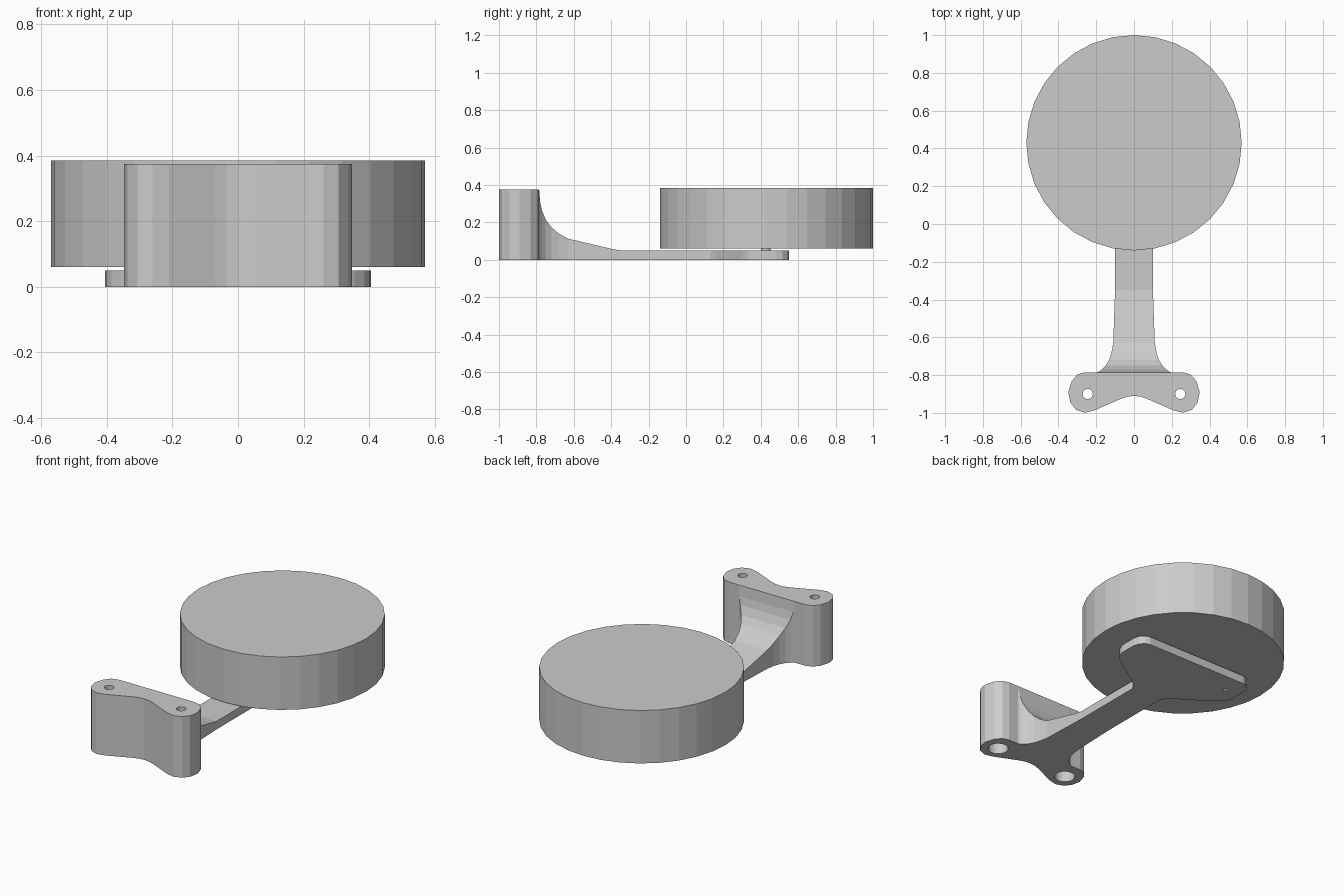
import bpy, bmesh, math

if "Cube" in bpy.data.objects:
    bpy.data.objects.remove(bpy.data.objects["Cube"])

grey = bpy.data.materials.new("plain grey")
grey.diffuse_color = (0.6, 0.6, 0.6, 1)
grey.use_nodes = True
grey.node_tree.nodes["Principled BSDF"].inputs["Base Color"].default_value = grey.diffuse_color


def make_object(name, bm):
    bmesh.ops.recalc_face_normals(bm, faces=bm.faces)
    mesh = bpy.data.meshes.new(name)
    bm.to_mesh(mesh)
    bm.free()
    mesh.materials.append(grey)
    ob = bpy.data.objects.new(name, mesh)
    bpy.context.collection.objects.link(ob)
    return ob


def prism(name, outline, z0, z1):
    bm = bmesh.new()
    face = bm.faces.new([bm.verts.new((x, y, z0)) for x, y in outline])
    new = bmesh.ops.extrude_face_region(bm, geom=[face], use_keep_orig=True)["geom"]
    bmesh.ops.translate(bm, vec=(0, 0, z1 - z0),
                        verts=[v for v in new if isinstance(v, bmesh.types.BMVert)])
    return make_object(name, bm)


def disc(name, x, y, r, z0, z1, sides):
    ring = [(x + r * math.cos(2 * math.pi * i / sides),
             y + r * math.sin(2 * math.pi * i / sides)) for i in range(sides)]
    return prism(name, ring, z0, z1)


def cut(target, cutter):
    mod = target.modifiers.new("cut", 'BOOLEAN')
    mod.operation = 'DIFFERENCE'
    mod.solver = 'EXACT'
    mod.object = cutter
    bpy.context.view_layer.objects.active = target
    bpy.ops.object.modifier_apply(modifier=mod.name)
    bpy.data.objects.remove(cutter)


# Large round disc
disc("round_disc", 0, 0.43, 0.57, 0.06, 0.385, 32)

# Clamp block with two rounded lobes and a notched front
half = [(0.26, -0.785), (0.30, -0.797), (0.33, -0.832), (0.348, -0.89),
        (0.337, -0.945), (0.307, -0.983), (0.26, -0.999), (0.21, -0.987),
        (0.07, -0.926), (0.035, -0.914)]
outline = half + [(0, -0.91)] + [(-x, y) for x, y in reversed(half)]
block = prism("clamp_block", outline, 0, 0.375)
for side in (-1, 1):
    # narrow through hole, wider counterbore from below
    cut(block, disc("hole_cutter", side * 0.245, -0.9, 0.027, -0.1, 0.5, 16))
    cut(block, disc("bore_cutter", side * 0.245, -0.9, 0.057, -0.1, 0.25, 24))

# Arm with ramp at the block and flared mounting plate: (y, half width, height)
stations = [(-0.785, 0.195, 0.375), (-0.78, 0.183, 0.31), (-0.77, 0.17, 0.263),
            (-0.75, 0.15, 0.215), (-0.72, 0.132, 0.175), (-0.68, 0.119, 0.14),
            (-0.63, 0.11, 0.113), (-0.40, 0.102, 0.059), (-0.35, 0.1, 0.05),
            (0.10, 0.1, 0.05), (0.13, 0.112, 0.05), (0.16, 0.145, 0.05),
            (0.30, 0.355, 0.05), (0.33, 0.385, 0.05), (0.37, 0.402, 0.05),
            (0.40, 0.405, 0.05), (0.48, 0.405, 0.05), (0.515, 0.395, 0.05),
            (0.54, 0.372, 0.05), (0.55, 0.345, 0.05)]
bm = bmesh.new()
rings = [[bm.verts.new(p) for p in ((-w, y, 0), (w, y, 0), (w, y, h), (-w, y, h))]
         for y, w, h in stations]
for a, b in zip(rings, rings[1:]):
    for i in range(4):
        j = (i + 1) % 4
        bm.faces.new((a[i], a[j], b[j], b[i]))
bm.faces.new(rings[0])
bm.faces.new(rings[-1])
arm = make_object("arm", bm)
cut(arm, disc("pin_hole_cutter", -0.31, 0.43, 0.01, -0.1, 0.2, 12))

# Small spacer between plate and disc
disc("spacer", -0.31, 0.427, 0.026, 0.05, 0.06, 16)
